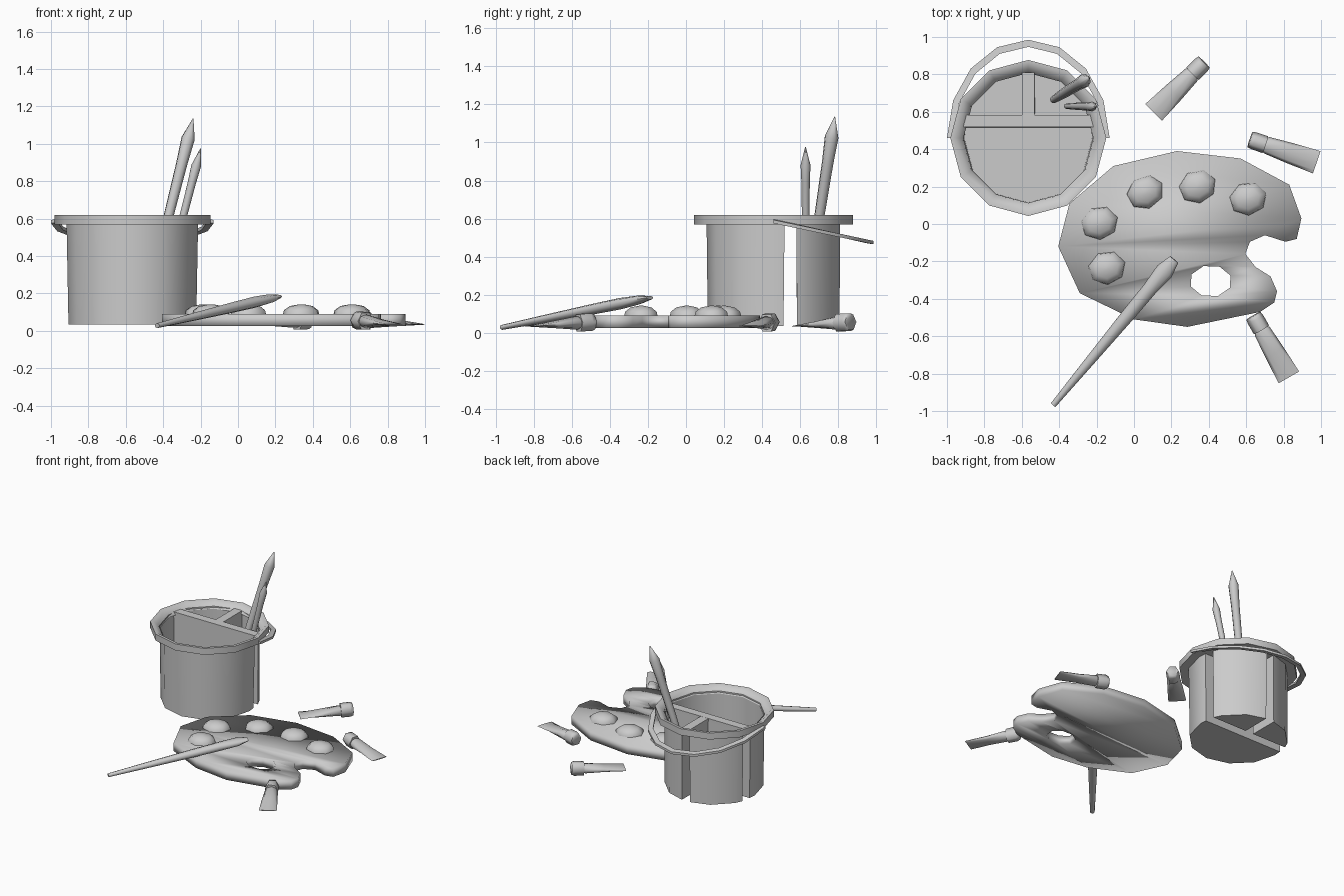
import bpy, bmesh, math
from mathutils import Vector

if "Cube" in bpy.data.objects:
    bpy.data.objects.remove(bpy.data.objects["Cube"])

GREY = bpy.data.materials.new("plain grey")
GREY.diffuse_color = (0.6, 0.6, 0.6, 1)
GREY.use_nodes = True
GREY.node_tree.nodes["Principled BSDF"].inputs["Base Color"].default_value = GREY.diffuse_color


def finish(ob, angle=35):
    bpy.ops.object.select_all(action='DESELECT')
    ob.select_set(True)
    bpy.context.view_layer.objects.active = ob
    bpy.ops.object.shade_smooth_by_angle(angle=math.radians(angle))


def loft(name, rings, loop=False, cap_end=True, angle=35):
    """Bridge a list of equal-length point rings."""
    bm = bmesh.new()
    vr = [[bm.verts.new(p) for p in r] for r in rings]
    n = len(vr[0])
    pairs = list(zip(vr, vr[1:])) + ([(vr[-1], vr[0])] if loop else [])
    for a, b in pairs:
        for i in range(n):
            j = (i + 1) % n
            bm.faces.new((a[i], a[j], b[j], b[i]))
    if not loop:
        bm.faces.new(vr[0])
        if cap_end:
            bm.faces.new(vr[-1])
    bmesh.ops.recalc_face_normals(bm, faces=bm.faces)
    me = bpy.data.meshes.new(name)
    bm.to_mesh(me)
    bm.free()
    ob = bpy.data.objects.new(name, me)
    bpy.context.collection.objects.link(ob)
    me.materials.append(GREY)
    finish(ob, angle)
    return ob


def spindle(name, p0, p1, profile, n=8, angle=75):
    """Rod from p0 to p1; profile = (t, half width, half height)."""
    p0, p1 = Vector(p0), Vector(p1)
    d = p1 - p0
    side = d.cross(Vector((0, 0, 1))).normalized()
    up = side.cross(d).normalized()
    rings = []
    for t, w, h in profile:
        rings.append([p0 + d * t + side * (w * math.cos(2 * math.pi * k / n))
                      + up * (h * math.sin(2 * math.pi * k / n)) for k in range(n)])
    return loft(name, rings, angle=angle)


# ---- Bucket: rim, three cups, dividers and carrying handle
CX, CY = -0.565, 0.46


def polar(r, deg, z=0.0):
    a = math.radians(deg)
    return Vector((CX + r * math.cos(a), CY + r * math.sin(a), z))


rim_profile = [(0.417, 0.57), (0.417, 0.62), (0.395, 0.62), (0.36, 0.592), (0.347, 0.572)]
loft("bucket_rim", [[polar(r, 30 * k, z) for r, z in rim_profile] for k in range(12)],
     loop=True, angle=65)


def cup(name, outline):
    """Thin open cup, slightly narrower at the base."""
    c = sum(outline, Vector()) / len(outline)
    top = [Vector((p.x, p.y, 0.59)) for p in outline]
    bottom = [Vector((c.x + (p.x - c.x) * 0.97, c.y + (p.y - c.y) * 0.97, 0.035)) for p in outline]
    loft(name, [bottom, top], cap_end=False)


R = 0.352
cup("front_cup", [polar(R, a) for a in (9.5, 0, -30, -60, -90, -120, -150, -180, -189.5)])
right = [polar(R, a) for a in (20, 30, 60, 85)] + [Vector((CX + 0.03, CY + 0.12, 0))]
cup("back_right_cup", right)
cup("back_left_cup", [Vector((2 * CX - p.x, p.y, 0)) for p in right])


def box(name, x0, x1, y0, y1, z0, z1):
    loft(name, [[(x0, y0, z), (x1, y0, z), (x1, y1, z), (x0, y1, z)] for z in (z0, z1)])


box("long_divider", CX - 0.355, CX + 0.355, CY + 0.058, CY + 0.122, 0.572, 0.595)
box("short_divider", CX - 0.033, CX + 0.033, CY + 0.12, CY + 0.35, 0.572, 0.594)

handle = []
for k in range(9):
    a = math.pi * k / 8
    c, s = math.cos(a), math.sin(a)
    z = 0.585 - 0.11 * s
    handle.append([(CX + rx * c, CY + ry * s, z + dz)
                   for rx, ry, dz in ((0.435, 0.525, -0.01), (0.435, 0.525, 0.008),
                                      (0.40, 0.487, 0.014), (0.40, 0.487, -0.004))])
loft("bucket_handle", handle, angle=75)

# ---- Brushes standing in the bucket
spindle("tall_brush", (-0.43, 0.665, 0.38), (-0.24, 0.782, 1.135),
        [(0, 0.02, 0.02), (0.3, 0.027, 0.027), (0.68, 0.031, 0.031),
         (0.86, 0.037, 0.037), (1, 0.002, 0.002)])
spindle("short_brush", (-0.36, 0.63, 0.35), (-0.2, 0.628, 0.975),
        [(0, 0.015, 0.015), (0.4, 0.02, 0.02), (0.7, 0.022, 0.022),
         (0.85, 0.026, 0.026), (1, 0.002, 0.002)])

# ---- Palette board with thumb hole
outline = [(0.23, 0.39), (0.57, 0.35), (0.83, 0.21), (0.895, 0.03), (0.87, -0.08), (0.81, -0.095),
           (0.70, -0.06), (0.62, -0.095), (0.595, -0.16), (0.65, -0.23), (0.73, -0.28),
           (0.765, -0.36), (0.75, -0.42), (0.675, -0.47), (0.285, -0.55), (0, -0.51),
           (-0.29, -0.37), (-0.405, -0.12), (-0.345, 0.11), (-0.11, 0.31)]
hole = [(0.41 + 0.113 * math.cos(math.pi * k / 4 + 0.35),
         -0.305 + 0.085 * math.sin(math.pi * k / 4 + 0.35)) for k in range(8)]
cu = bpy.data.curves.new("palette", 'CURVE')
cu.dimensions = '2D'
cu.fill_mode = 'BOTH'
for pts in (outline, hole):
    sp = cu.splines.new('POLY')
    sp.points.add(len(pts) - 1)
    for q, (x, y) in zip(sp.points, pts):
        q.co = (x, y, 0, 1)
    sp.use_cyclic_u = True
cu.extrude = 0.033
cu.materials.append(GREY)
palette = bpy.data.objects.new("palette", cu)
bpy.context.collection.objects.link(palette)
palette.location.z = 0.058
bpy.ops.object.select_all(action='DESELECT')
palette.select_set(True)
bpy.context.view_layer.objects.active = palette
bpy.ops.object.convert(target='MESH')
palette = bpy.context.view_layer.objects.active
bm = bmesh.new()
bm.from_mesh(palette.data)
bmesh.ops.remove_doubles(bm, verts=bm.verts, dist=0.0005)
bm.to_mesh(palette.data)
bm.free()
finish(palette, 180)

# ---- Paint blobs on the palette, slightly stretched along a diagonal
for i, (x, y, turn) in enumerate([(-0.185, 0.005, 0.3), (0.06, 0.17, 0.5), (0.34, 0.2, 0.4),
                                  (0.61, 0.135, 0.3), (-0.145, -0.235, 0.3)]):
    ct, st = math.cos(turn), math.sin(turn)
    rings = []
    for r, z in ((0.1, 0.085), (0.094, 0.11), (0.062, 0.133), (0.012, 0.142)):
        flat = [(1.03 * r * math.cos(math.tau * k / 7), 0.9 * r * math.sin(math.tau * k / 7))
                for k in range(7)]
        rings.append([(x + u * ct - v * st, y + u * st + v * ct, z) for u, v in flat])
    loft("paint_blob_%d" % (i + 1), rings, angle=75)

# ---- Loose brush leaning on the palette
spindle("loose_brush", (-0.432, -0.968, 0.028), (0.215, -0.19, 0.184),
        [(0, 0.016, 0.013), (0.3, 0.026, 0.021), (0.62, 0.036, 0.028),
         (0.8, 0.039, 0.03), (0.92, 0.049, 0.024), (1, 0.028, 0.01)])

# ---- Paint tubes: hexagonal cap and a body squeezed flat at the end
for i, (cap, end) in enumerate([((0.375, 0.865), (0.105, 0.597)),
                                ((0.62, 0.452), (0.977, 0.33)),
                                ((0.638, -0.49), (0.828, -0.82))]):
    a, b = Vector((*cap, 0.057)), Vector((*end, 0.035))
    spindle("tube_cap_%d" % (i + 1), a, a + (b - a) * 0.23,
            [(0, 0.043, 0.045), (0.25, 0.047, 0.054), (1, 0.047, 0.052)], n=6)
    spindle("tube_body_%d" % (i + 1), a, b,
            [(0.2, 0.03, 0.03), (0.25, 0.046, 0.036), (0.6, 0.056, 0.02), (1, 0.063, 0.003)])
